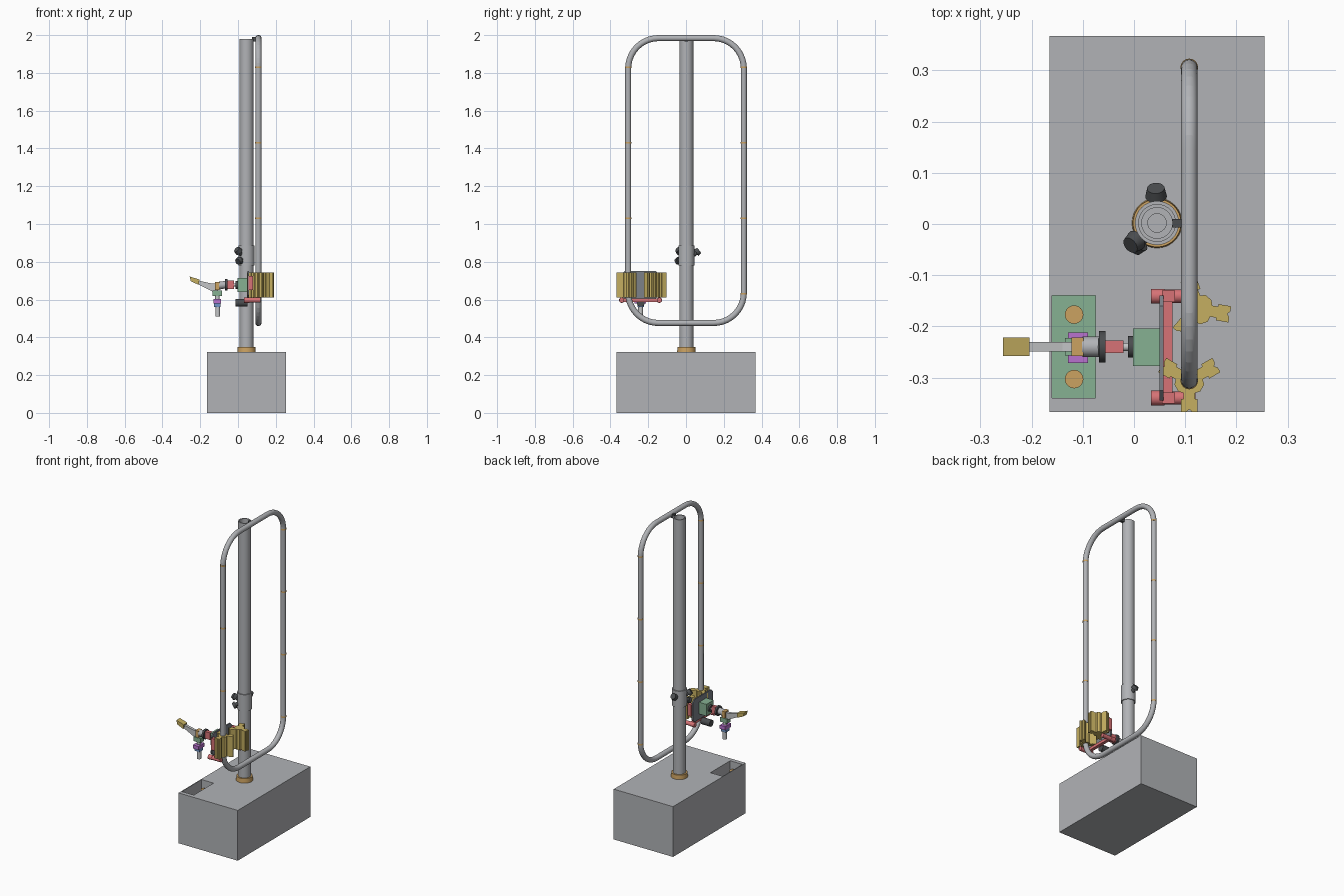
import bpy, bmesh
from math import sin, cos, pi, radians
from mathutils import Vector

if "Cube" in bpy.data.objects:
    bpy.data.objects.remove(bpy.data.objects["Cube"])

COLOURS = {
    "grey": (0.44, 0.45, 0.47), "light_grey": (0.55, 0.56, 0.57),
    "charcoal": (0.07, 0.075, 0.08), "slate": (0.2, 0.22, 0.25),
    "gold": (0.56, 0.43, 0.12), "orange": (0.6, 0.36, 0.12),
    "red": (0.68, 0.17, 0.18), "green": (0.24, 0.44, 0.29),
    "purple": (0.48, 0.17, 0.62), "blue": (0.16, 0.3, 0.58),
}
MATS = {}
for key, rgb in COLOURS.items():
    m = bpy.data.materials.new(key)
    m.use_nodes = True
    m.diffuse_color = (*rgb, 1)
    bsdf = next(n for n in m.node_tree.nodes if n.type == 'BSDF_PRINCIPLED')
    bsdf.inputs["Base Color"].default_value = (*rgb, 1)
    MATS[key] = m


def finish(name, bm, mats, smooth=None):
    bmesh.ops.recalc_face_normals(bm, faces=bm.faces)
    mesh = bpy.data.meshes.new(name)
    bm.to_mesh(mesh)
    bm.free()
    for key in mats.split():
        mesh.materials.append(MATS[key])
    ob = bpy.data.objects.new(name, mesh)
    bpy.context.collection.objects.link(ob)
    if smooth:
        bpy.ops.object.select_all(action='DESELECT')
        ob.select_set(True)
        bpy.context.view_layer.objects.active = ob
        bpy.ops.object.shade_smooth_by_angle(angle=radians(smooth))
    return ob


def box_mesh(x, y, z):
    bm = bmesh.new()
    bmesh.ops.create_cube(bm, size=1)
    for v in bm.verts:
        v.co = [(r[0] + r[1]) / 2 + c * (r[1] - r[0]) for c, r in zip(v.co, (x, y, z))]
    return bm


def box(name, mat, x, y, z):
    return finish(name, box_mesh(x, y, z), mat)


def rod(name, mat, a, b, r, r2=None):
    a, b = Vector(a), Vector(b)
    bm = bmesh.new()
    bmesh.ops.create_cone(bm, cap_ends=True, segments=32, radius1=r,
                          radius2=r2 or r, depth=(b - a).length)
    turn = (b - a).to_track_quat('Z', 'Y')
    for v in bm.verts:
        v.co = turn @ v.co + (a + b) / 2
    return finish(name, bm, mat, 30)


def prism(name, mat, pts, depth):
    # extrude a closed outline of 3D points along a vector
    bm = bmesh.new()
    face = bm.faces.new([bm.verts.new(p) for p in pts])
    ext = bmesh.ops.extrude_face_region(bm, geom=[face], use_keep_orig=True)
    for v in ext["geom"]:
        if isinstance(v, bmesh.types.BMVert):
            v.co += Vector(depth)
    return finish(name, bm, mat)


def lathe(name, mat, profile, cx, cy):
    bm = bmesh.new()
    vs = [bm.verts.new((cx + r, cy, z)) for r, z in profile]
    es = [bm.edges.new(p) for p in zip(vs, vs[1:])]
    bmesh.ops.spin(bm, geom=vs + es, cent=(cx, cy, 0), axis=(0, 0, 1), angle=2 * pi, steps=40)
    bmesh.ops.remove_doubles(bm, verts=bm.verts, dist=1e-5)
    return finish(name, bm, mat, 30)


# Base block with a sunken pocket for two buttons
PX, PY, TOP = (-0.16, -0.075), (-0.34, -0.14), 0.322
bm = box_mesh((-0.165, 0.255), (-0.367, 0.367), (0, TOP))
for axis, cuts in ((0, PX), (1, PY)):
    for c in cuts:
        co, no = Vector(), Vector()
        co[axis], no[axis] = c, 1
        bmesh.ops.bisect_plane(bm, geom=bm.verts[:] + bm.edges[:] + bm.faces[:],
                               plane_co=co, plane_no=no)
floor = [f for f in bm.faces if f.normal.z > 0.9
         and PX[0] < f.calc_center_median().x < PX[1]
         and PY[0] < f.calc_center_median().y < PY[1]]
floor = bmesh.ops.extrude_discrete_faces(bm, faces=floor)["faces"]
for f in floor:
    f.material_index = 1
    for v in f.verts:
        v.co.z -= 0.08
finish("base", bm, "grey green")
for y in (-0.177, -0.303):
    rod("pocket_button", "orange", (-0.117, y, 0.24), (-0.117, y, 0.285), 0.018)

# Pole, collar and sleeve
CX, CY = 0.045, 0.002
lathe("pole", "grey", [(0.037, TOP), (0.037, 1.98), (0.03, 1.98), (0.03, 1.95),
                       (0.018, 1.95), (0.018, 1.9), (0, 1.9)], CX, CY)
rod("pole_collar", "orange", (CX, CY, TOP), (CX, CY, 0.35), 0.049, 0.047)
rod("pole_sleeve", "grey", (CX, CY, 0.78), (CX, CY, 0.885), 0.043)
box("top_hook", "charcoal", (0.075, 0.102), (-0.007, 0.01), (1.965, 1.99))

# Clamp knobs on the sleeve
for ang, z0, z1 in ((92, 0.835, 0.86), (227, 0.815, 0.8), (220, 0.84, 0.865)):
    d = Vector((cos(radians(ang)), sin(radians(ang)), 0))
    p = Vector((CX, CY, 0))
    stem = p + d * 0.052 + Vector((0, 0, (z0 + z1) / 2))
    rod("knob_stem", "charcoal", p + d * 0.035 + Vector((0, 0, z0)), stem, 0.012)
    rod("knob_head", "charcoal", stem, p + d * 0.068 + Vector((0, 0, z1)), 0.021, 0.017)

# Rounded rail loop with faceted bends
LX, HALF, LOW, HIGH, BEND, R = 0.108, 0.306, 0.476, 1.984, 0.16, 0.016
path = []
for i, (sy, z) in enumerate(((1, HIGH - BEND), (-1, HIGH - BEND), (-1, LOW + BEND), (1, LOW + BEND))):
    for k in range(11):
        a = i * pi / 2 + k * pi / 20
        out = Vector((0, cos(a), sin(a)))
        path.append((Vector((LX, sy * (HALF - BEND), z)) + out * BEND, out))
bm = bmesh.new()
N = 48
rings = [[bm.verts.new(c + R * (cos(2 * pi * j / N) * o + Vector((R and sin(2 * pi * j / N), 0, 0))))
          for j in range(N)] for c, o in path]
for a, b in zip(rings, rings[1:] + rings[:1]):
    for j in range(N):
        bm.faces.new((a[j], a[(j + 1) % N], b[(j + 1) % N], b[j]))
finish("rail_loop", bm, "grey", 8)
for y in (-HALF, HALF):
    for z in (0.63, 1.03, 1.43, 1.83):
        rod("rail_joint", "orange", (LX, y, z - 0.004), (LX, y, z + 0.004), R + 0.001)


# Three-armed extruded rollers gripping the rail
def star(name, cx, cy, start):
    arm = ((0.024, -0.011), (0.036, -0.011), (0.036, -0.016), (0.061, -0.016),
           (0.061, -0.006), (0.056, 0), (0.061, 0.006),
           (0.061, 0.016), (0.036, 0.016), (0.036, 0.011), (0.024, 0.011))
    pts = []
    for k in range(3):
        a = radians(start + 120 * k)
        pts += [(cx + u * cos(a) - v * sin(a), cy + u * sin(a) + v * cos(a), 0.612) for u, v in arm]
        for t in (45, 75):
            b = a + radians(t)
            pts.append((cx + 0.03 * cos(b), cy + 0.03 * sin(b), 0.612))
    prism(name, "gold", pts, (0, 0, 0.13))


star("front_roller", LX, -HALF, 30)
star("rear_roller", 0.127, -0.166, -10)

# Carriage plate with clipped corners
Y0, Y1, Z0, Z1, C = -0.345, -0.14, 0.605, 0.75, 0.02
prism("carriage_plate", "slate",
      [(0.05, y, z) for y, z in ((Y0 + C, Z0), (Y1 - C, Z0), (Y1, Z0 + C), (Y1, Z1 - C),
                                 (Y1 - C, Z1), (Y0 + C, Z1), (Y0, Z1 - C), (Y0, Z0 + C))],
      (0.008, 0, 0))
for y in (-0.34, -0.141):
    rod("carriage_pin", "red", (0.033, y, 0.597), (0.12, y, 0.597), 0.013)
    box("carriage_bracket", "red", (0.055, 0.08), (y - 0.011, y + 0.011), (0.65, 0.725))
    rod("pin_cap", "red", (0.033, y, 0.597), (0.06, y, 0.597), 0.0145)
box("lower_crossbar", "red", (0.055, 0.075), (-0.34, -0.141), (0.588, 0.606))

# Gear housing and motor
YC = -0.24
box("gear_housing", "green", (-0.002, 0.05), (-0.277, -0.204), (0.64, 0.715))
rod("motor", "charcoal", (-0.012, YC, 0.583), (0.05, YC, 0.583), 0.021)
rod("output_hub", "charcoal", (-0.012, YC, 0.678), (0, YC, 0.678), 0.021)

# Arm: coupling, flange, wrist and lever
box("coupling", "red", (-0.06, -0.021), (-0.252, -0.228), (0.655, 0.7))
rod("coupling_shaft", "light_grey", (-0.03, YC, 0.678), (-0.01, YC, 0.678), 0.008)
rod("flange", "charcoal", (-0.068, YC, 0.678), (-0.056, YC, 0.678), 0.031)
rod("wrist", "grey", (-0.1, YC, 0.675), (-0.068, YC, 0.678), 0.02)
box("wrist_joint", "orange", (-0.122, -0.099), (-0.258, -0.222), (0.65, 0.692))
prism("lever", "light_grey", [(x, -0.249, z) for x, z in
                              ((-0.23, 0.705), (-0.14, 0.685), (-0.1, 0.685), (-0.09, 0.655),
                               (-0.13, 0.64), (-0.23, 0.69))], (0, 0.018, 0))
prism("lever_grip", "gold", [(x, -0.258, z) for x, z in
                             ((-0.256, 0.722), (-0.204, 0.706), (-0.208, 0.678), (-0.25, 0.697))],
      (0, 0.036, 0))

# Hanging tool stack under the wrist
box("tool_mount", "green", (-0.135, -0.086), (-0.257, -0.223), (0.62, 0.648))
rod("tool_neck", "light_grey", (-0.109, YC, 0.598), (-0.109, YC, 0.622), 0.012)
box("tool_body", "purple", (-0.129, -0.09), (-0.272, -0.212), (0.58, 0.603))
box("tool_holder", "blue", (-0.127, -0.092), (-0.258, -0.222), (0.561, 0.58))
rod("tool_tip", "light_grey", (-0.107, YC, 0.51), (-0.107, YC, 0.561), 0.013)
